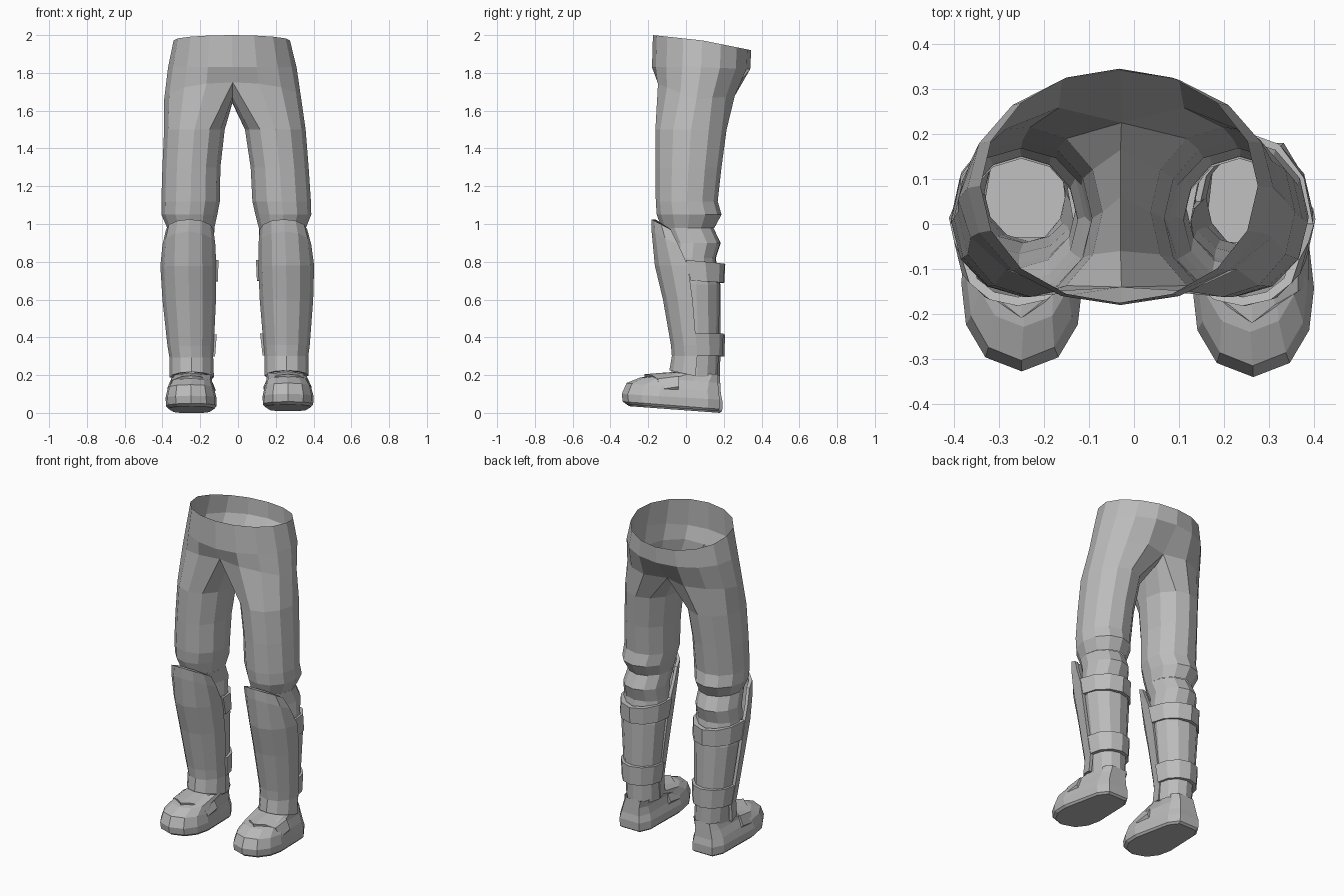
import bpy, bmesh, math

if "Cube" in bpy.data.objects:
    bpy.data.objects.remove(bpy.data.objects["Cube"])

grey = bpy.data.materials.new("cloth grey")
grey.diffuse_color = (0.5, 0.5, 0.5, 1)
grey.use_nodes = True
grey.node_tree.nodes["Principled BSDF"].inputs["Base Color"].default_value = grey.diffuse_color


def finish(name, bm):
    bmesh.ops.recalc_face_normals(bm, faces=bm.faces[:])
    mesh = bpy.data.meshes.new(name)
    bm.to_mesh(mesh)
    bm.free()
    mesh.materials.append(grey)
    ob = bpy.data.objects.new(name, mesh)
    bpy.context.collection.objects.link(ob)
    return ob


def bridge(bm, a, b):
    n = len(a)
    for i in range(n):
        j = (i + 1) % n
        bm.faces.new((a[i], a[j], b[j], b[i]))


def place(p, side):
    """Points are given for the right leg; the left one mirrors with a slight lean."""
    x, y, z = p
    if side > 0:
        return p
    low = max(0.0, 1 - z)
    return (-(x + 0.035 * (z - 0.55)), y + 0.014 * low, z - 0.01 * low)


def loft(name, loops, side, caps=()):
    bm = bmesh.new()
    rings = [[bm.verts.new(place(p, side)) for p in loop] for loop in loops]
    for a, b in zip(rings, rings[1:]):
        bridge(bm, a, b)
    for c in caps:
        bm.faces.new(rings[c])
    return finish(name, bm)


def oval(z, x0, x1, y0, y1):
    """Twelve-sided ring, starting at the inner front."""
    pts = []
    for i in range(12):
        a = math.radians(-120 + 30 * i)
        pts.append(((x0 + x1) / 2 + (x1 - x0) / 2 * math.cos(a),
                    (y0 + y1) / 2 + (y1 - y0) / 2 * math.sin(a), z))
    return pts


def half_shell(zmid, zedge, x0, x1, ymid, yedge, thick):
    """Closed loop around half an oval: outer arc, then inner arc back."""
    cx, rx = (x0 + x1) / 2, (x1 - x0) / 2
    s = 1 if ymid > yedge else -1
    loop = []
    for t, order in ((0, range(7)), (thick, range(6, -1, -1))):
        for i in order:
            a = math.radians(-90 + 30 * i)
            c = math.cos(a)
            loop.append((cx + (rx - t) * math.sin(a),
                         yedge + s * (abs(ymid - yedge) - t) * c,
                         zedge + (zmid - zedge) * c))
    return loop


# Trousers: open waist, hips, crotch saddle and two thighs in one skin
bm = bmesh.new()
rows = []
for cx, rx, cy, ry, zf, zs, zb in ((-0.033, 0.308, 0.085, 0.26, 2.0, 1.972, 1.92),
                                   (-0.030, 0.340, 0.080, 0.26, 1.83, 1.83, 1.82),
                                   (-0.028, 0.363, 0.055, 0.22, 1.75, 1.66, 1.68)):
    row = []
    for k in range(16):
        a = math.tau * k / 16
        s, c = math.sin(a), math.cos(a)
        end = zf if c > 0 else zb
        row.append(bm.verts.new((cx + rx * s, cy - ry * c, zs + (end - zs) * abs(c))))
    rows.append(row)
for a, b in zip(rows, rows[1:]):
    bridge(bm, a, b)
rows[2][0].co.y = -0.14
rows[2][8].co.y = 0.225
saddle = [bm.verts.new((-0.03, y, z)) for y, z in ((0.165, 1.64), (0.06, 1.645), (-0.06, 1.67))]
thigh = [(1.50, 0.037, 0.358, -0.162, 0.215), (1.30, 0.067, 0.374, -0.162, 0.188),
         (1.12, 0.076, 0.386, -0.160, 0.168), (1.05, 0.092, 0.388, -0.155, 0.188),
         (0.98, 0.110, 0.360, -0.130, 0.150)]
for side in (1, -1):
    prev = [rows[2][j if side > 0 else (16 - j) % 16] for j in range(9)] + saddle
    for spec in thigh:
        ring = [bm.verts.new(place(p, side)) for p in oval(*spec)]
        bridge(bm, prev, ring)
        prev = ring
finish("trousers", bm)

# Half outline of a foot: (share of half width, share of length from the heel)
HALF = [(0.6, 0.94), (0.92, 0.8), (1, 0.62), (0.88, 0.35), (0.78, 0.12), (0.5, 0)]
OUTLINE = [(0, 1)] + HALF + [(-u, v) for u, v in reversed(HALF)]


def foot_ring(zf, zb, yf, yb, hw, cx):
    return [(cx + u * hw, yb + (yf - yb) * v, zb + (zf - zb) * v) for u, v in OUTLINE]


for side, label in ((1, "right"), (-1, "left")):
    # Lower leg from knee to ankle
    loft(label + "_lower_leg", [oval(*s) for s in (
        (0.98, 0.110, 0.360, -0.130, 0.145), (0.90, 0.115, 0.372, -0.100, 0.182),
        (0.82, 0.112, 0.380, -0.090, 0.155), (0.68, 0.115, 0.385, -0.070, 0.178),
        (0.42, 0.135, 0.365, -0.050, 0.175), (0.30, 0.145, 0.350, -0.050, 0.172),
        (0.19, 0.145, 0.345, -0.050, 0.168))], side)

    # Shin guard with a raised knee edge and a flared hem
    loft(label + "_shin_guard", [half_shell(*s, 0.02) for s in (
        (1.025, 0.97, 0.115, 0.367, -0.182, -0.080),
        (0.96, 0.89, 0.108, 0.388, -0.182, -0.040),
        (0.78, 0.78, 0.107, 0.403, -0.165, 0.010),
        (0.60, 0.60, 0.115, 0.398, -0.122, 0.035),
        (0.36, 0.36, 0.135, 0.380, -0.080, 0.055),
        (0.30, 0.30, 0.140, 0.372, -0.075, 0.060),
        (0.225, 0.195, 0.140, 0.374, -0.088, 0.050))], side, (0, -1))

    # Straps around the back of the calf
    loft(label + "_upper_strap", [half_shell(*s, 0.03) for s in (
        (0.79, 0.81, 0.095, 0.398, 0.205, 0.000),
        (0.69, 0.70, 0.100, 0.398, 0.198, 0.025))], side, (0, -1))
    loft(label + "_lower_strap", [half_shell(*s, 0.03) for s in (
        (0.42, 0.42, 0.117, 0.383, 0.198, 0.045),
        (0.305, 0.305, 0.130, 0.372, 0.194, 0.055))], side, (0, -1))

    # Boot: sole, toe dome and open collar
    loft(label + "_boot", [foot_ring(*s) for s in (
        (0.045, 0.010, -0.315, 0.165, 0.122, 0.265),
        (0.060, 0.020, -0.335, 0.178, 0.133, 0.265),
        (0.100, 0.070, -0.340, 0.180, 0.135, 0.265),
        (0.158, 0.110, -0.315, 0.172, 0.122, 0.264),
        (0.188, 0.160, -0.240, 0.170, 0.106, 0.258),
        (0.212, 0.205, -0.070, 0.168, 0.100, 0.247))], side, (0,))

    # Vamp: pointed overlay across the instep
    half = [(0.127, 0.125, -0.135), (0.102, 0.180, -0.150), (0.05, 0.200, -0.180)]
    arch = [(-x, z, y) for x, z, y in half] + [(0, 0.205, -0.220)] + half[::-1]
    loops = []
    for back in (False, True):
        top = [(0.262 + x, -0.04 if back else y, z + (0.014 if back else 0)) for x, z, y in arch]
        under = [(0.262 + (p[0] - 0.262) * 0.88, p[1], p[2] - 0.02) for p in reversed(top)]
        loops.append(top + under)
    loft(label + "_vamp", loops, side, (0, -1))
